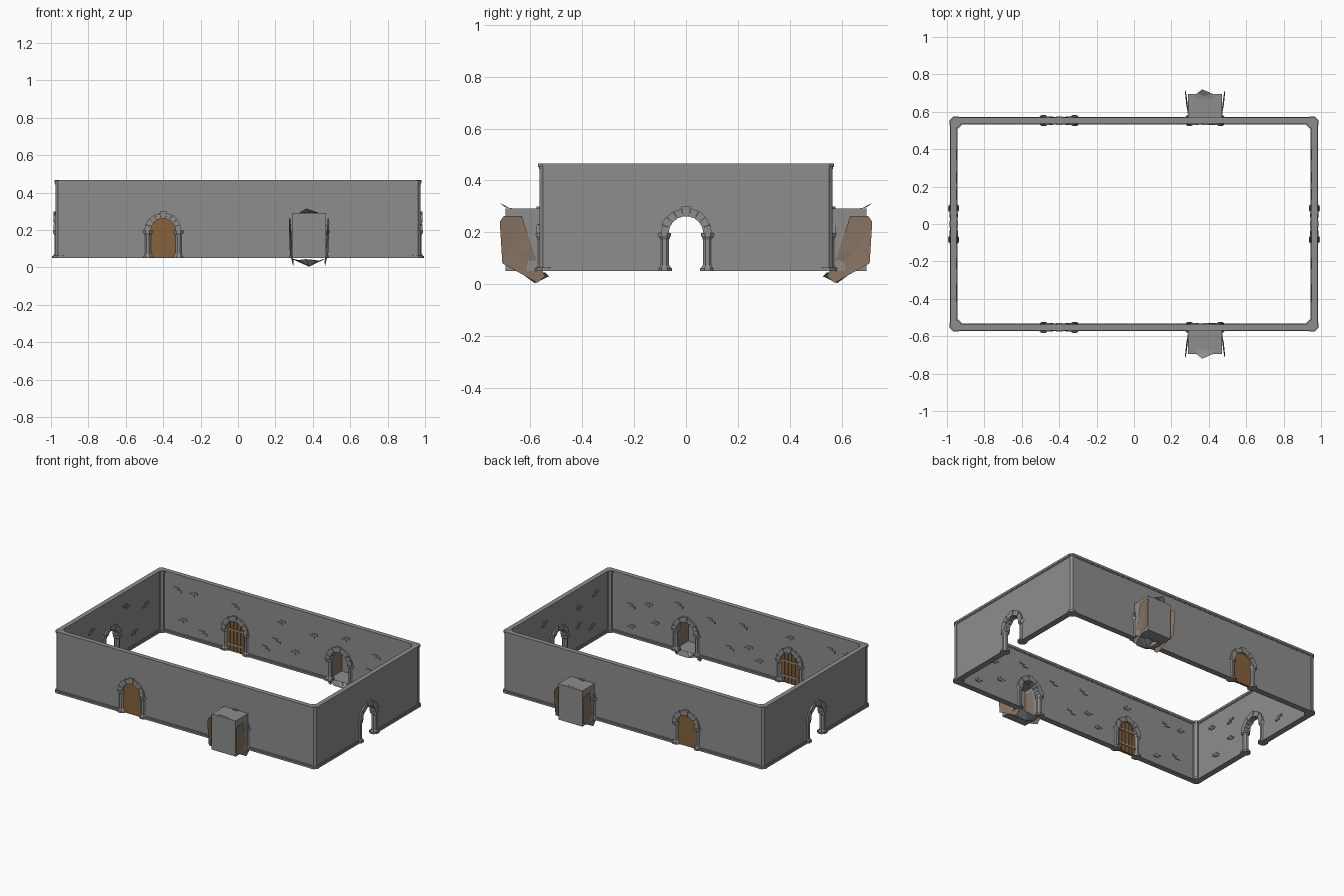
import bpy, bmesh, math, random
from mathutils import Matrix

if "Cube" in bpy.data.objects:
    bpy.data.objects.remove(bpy.data.objects["Cube"])

random.seed(4)
Z0, Z1 = 0.05, 0.465          # wall foot and top
SPRING, R_IN, R_OUT = 0.195, 0.067, 0.101


def material(name, col):
    m = bpy.data.materials.new(name)
    m.diffuse_color = (*col, 1)
    m.use_nodes = True
    m.node_tree.nodes["Principled BSDF"].inputs["Base Color"].default_value = m.diffuse_color
    return m


STONE = material("dark_stone", (0.27, 0.27, 0.27))
WOOD = material("wood", (0.24, 0.12, 0.045))
SPLINTER = material("splintered_wood", (0.25, 0.18, 0.13))


def finish(name, bm, frame, mat=STONE, fix=True):
    bm.transform(frame)
    if fix:
        bmesh.ops.recalc_face_normals(bm, faces=bm.faces)
    me = bpy.data.meshes.new(name)
    bm.to_mesh(me)
    bm.free()
    ob = bpy.data.objects.new(name, me)
    bpy.context.collection.objects.link(ob)
    me.materials.append(mat)
    return ob


# frame axes: u along the wall, v outward, z up
def add_prism(bm, pts, v0, v1):
    f = bm.faces.new([bm.verts.new((u, v0, z)) for u, z in pts])
    ext = bmesh.ops.extrude_face_region(bm, geom=[f])["geom"]
    bmesh.ops.translate(bm, vec=(0, v1 - v0, 0),
                        verts=[g for g in ext if isinstance(g, bmesh.types.BMVert)])


def add_box(bm, u0, u1, v0, v1, z0, z1):
    add_prism(bm, [(u0, z0), (u1, z0), (u1, z1), (u0, z1)], v0, v1)


def add_drum(bm, u, v, r, z0, z1, r2=None, n=8):
    bmesh.ops.create_cone(bm, cap_ends=True, segments=n, radius1=r, radius2=r2 or r, depth=z1 - z0,
                          matrix=Matrix.Translation((u, v, (z0 + z1) / 2)) @ Matrix.Rotation(math.pi / n, 4, 'Z'))


def add_fan(bm, mid, rim):
    m = bm.verts.new(mid)
    vs = [bm.verts.new(p) for p in rim]
    for a, b in zip(vs, vs[1:] + vs[:1]):
        bm.faces.new((m, a, b))


def arc(c, r, n=10):
    return [(c - r * math.cos(math.pi * i / n), SPRING + r * math.sin(math.pi * i / n))
            for i in range(n + 1)]


def wall(name, half, doors, frame):
    # panel whose lower edge steps up around each arch
    pts = [(-half, Z0)]
    for c in doors:
        pts += [(c - R_IN - .01, Z0)] + arc(c, R_IN + .01) + [(c + R_IN + .01, Z0)]
    pts += [(half, Z0), (half, Z1), (-half, Z1)]
    bm = bmesh.new()
    add_prism(bm, pts, -.011, .011)
    finish(name + "_panel", bm, frame)
    # top rail and base skirting
    bm = bmesh.new()
    add_box(bm, -half, half, -.016, .016, Z1 - .013, Z1 + .001)
    add_box(bm, -half, half, -.0135, .0135, Z1 - .021, Z1 - .013)
    edges = [-half] + [c + s * .085 for c in doors for s in (-1, 1)] + [half]
    for a, b in zip(edges[::2], edges[1::2]):
        add_box(bm, a, b, -.02, .02, Z0, Z0 + .012)
        add_box(bm, a, b, -.015, .015, Z0 + .012, Z0 + .02)
    finish(name + "_trim", bm, frame)


def archway(name, c, frame):
    frame = frame @ Matrix.Translation((c, 0, 0))
    # voussoir stones
    bm = bmesh.new()
    n = 9
    for i in range(n):
        a0, a1 = (math.pi * (i + k) / n for k in (.02, .98))
        ro = R_OUT + (.004 if i == n // 2 else random.uniform(-.004, .001))
        t = .023 if i % 2 == 0 else .02
        add_prism(bm, [(r * math.cos(a), SPRING + r * math.sin(a))
                       for r, a in ((R_IN, a0), (ro, a0), (ro, a1), (R_IN, a1))], -t, t)
    finish(name + "_stones", bm, frame)
    # columns with base and capital
    bm = bmesh.new()
    for u in (-.083, .083):
        add_drum(bm, u, 0, .032, Z0, Z0 + .012)
        add_drum(bm, u, 0, .027, Z0 + .012, Z0 + .024, .02)
        add_drum(bm, u, 0, .019, Z0 + .024, SPRING - .022)
        add_drum(bm, u, 0, .02, SPRING - .022, SPRING - .01, .026)
        add_drum(bm, u, 0, .028, SPRING - .01, SPRING + .002)
    finish(name + "_columns", bm, frame)


def door(name, c, frame):
    frame = frame @ Matrix.Translation((c, 0, 0))
    bm = bmesh.new()
    r = R_IN + .004
    add_prism(bm, [(-r, Z0)] + arc(0, r) + [(r, Z0)], -.004, .008)
    # raised planks on the room side
    w = 2 * R_IN / 5
    for i in range(5):
        a, b = -R_IN + i * w + .002, -R_IN + (i + 1) * w - .002
        za, zb = (SPRING + math.sqrt(R_IN ** 2 - u * u) for u in (a, b))
        add_prism(bm, [(a, Z0), (b, Z0), (b, zb), (a, za)], -.009, -.004)
    finish(name, bm, frame, WOOD)
    bm = bmesh.new()
    for z in (.1, .2):
        add_box(bm, -R_IN, R_IN, -.014, -.008, z - .006, z + .006)
    finish(name + "_bands", bm, frame)


def burst_alcove(name, c, frame):
    frame = frame @ Matrix.Translation((c, 0, 0))
    # hollow box open to the room
    bm = bmesh.new()
    add_box(bm, -.09, .09, .01, .143, Z0, .292)
    bmesh.ops.recalc_face_normals(bm, faces=bm.faces)
    front = [f for f in bm.faces if all(v.co.y < .02 for v in f.verts)]
    bmesh.ops.delete(bm, geom=front, context='FACES_ONLY')
    if frame.determinant() < 0:
        bmesh.ops.reverse_faces(bm, faces=bm.faces)
    finish(name + "_box", bm, frame, fix=False)
    # jagged side sheets outside, with their inner faces lining the box
    bm = bmesh.new()
    for s in (-1, 1):
        add_fan(bm, (s * .097, .12, .15),
                [(s * u, v, z) for u, v, z in ((.083, -.01, .03), (.091, .025, .10), (.094, .05, .17),
                 (.1, .08, .262), (.107, .15, .262), (.108, .165, .24), (.103, .155, .08),
                 (.096, .1, .05), (.085, .02, .005))])
        add_fan(bm, (s * .084, .09, .15),
                [(s * .087, v, z) for v, z in ((.04, .055), (.06, .2), (.075, .27), (.14, .27), (.14, .055))])
    finish(name + "_splinters", bm, frame, SPLINTER)
    # torn threshold and top spike
    bm = bmesh.new()
    add_fan(bm, (0, .03, .004), [(-.08, -.01, .045), (-.085, .05, .042), (-.05, .08, .04), (-.02, .06, .044),
                                 (.03, .08, .04), (.06, .07, .035), (.085, .04, .045), (.075, -.01, .045),
                                 (.04, -.025, .03), (-.03, -.02, .028)])
    add_fan(bm, (0, .13, .295), [(-.055, .1, .288), (.055, .1, .288), (.04, .143, .296),
                                 (-.015, .167, .315), (-.045, .143, .297)])
    finish(name + "_rubble", bm, frame)


def bricks(name, spots, frame):
    # small clusters of raised bricks on the room side
    bm = bmesh.new()
    for k, (u, z) in enumerate(spots):
        second = (.02, -.015) if k % 2 == 0 else (-.022, -.015)
        for du, dz in ((0, 0), second):
            add_box(bm, u + du - .018, u + du + .018, -.017, -.01, z + dz - .007, z + dz + .007)
    finish(name, bm, frame)


LONG = [(-.84, .37), (-.70, .37), (-.41, .37), (-.78, .17), (-.65, .125), (-.04, .355), (-.18, .15),
        (.06, .18), (-.1, .22), (.44, .37), (.65, .31), (.8, .27), (.6, .2), (.2, .33), (.78, .13)]
SHORT = [(-.4, .37), (-.2, .34), (.15, .37), (.38, .3), (-.36, .16), (.26, .16), (-.22, .22)]

# long walls, mirrored front to back
for s, side in ((-1, "front"), (1, "back")):
    fr = Matrix(((1, 0, 0, 0), (0, s, 0, s * .553), (0, 0, 1, 0), (0, 0, 0, 1)))
    wall(side + "_wall", .955, (-.4, .38), fr)
    archway(side + "_door_arch", -.4, fr)
    archway(side + "_broken_arch", .38, fr)
    door(side + "_door", -.4, fr)
    burst_alcove(side + "_alcove", .38, fr)
    bricks(side + "_bricks", LONG, fr)

# end walls with open archways
for s, side in ((-1, "left"), (1, "right")):
    fr = Matrix(((0, s, 0, s * .964), (1, 0, 0, 0), (0, 0, 1, 0), (0, 0, 0, 1)))
    wall(side + "_wall", .545, (0,), fr)
    archway(side + "_arch", 0, fr)
    bricks(side + "_bricks", SHORT, fr)

# corner posts
bm = bmesh.new()
for x in (-.953, .953):
    for y in (-.542, .542):
        add_drum(bm, x, y, .025, Z0, Z1)
        add_drum(bm, x, y, .035, Z0, Z0 + .014)
        add_drum(bm, x, y, .03, Z1 - .013, Z1)
finish("corner_posts", bm, Matrix.Identity(4))
